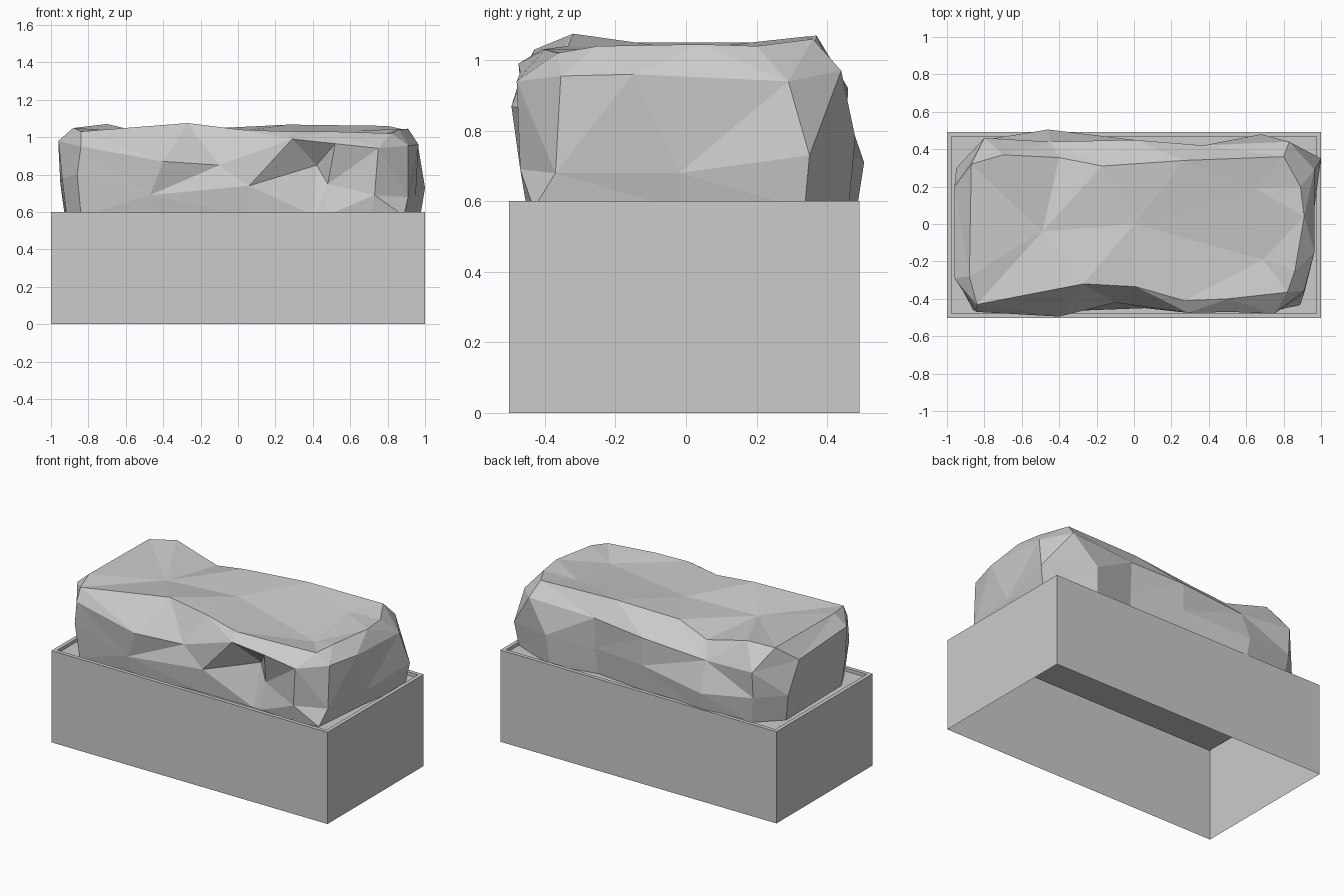
import bpy, bmesh
from mathutils import Vector
from mathutils.geometry import delaunay_2d_cdt

if "Cube" in bpy.data.objects:
    bpy.data.objects.remove(bpy.data.objects["Cube"])


def finish(name, bm):
    bmesh.ops.recalc_face_normals(bm, faces=bm.faces)
    me = bpy.data.meshes.new(name)
    bm.to_mesh(me)
    bm.free()
    ob = bpy.data.objects.new(name, me)
    bpy.context.collection.objects.link(ob)
    return ob


# Planter box: open underneath, thin rim, soil just below the rim
def rect(bm, x, y, z):
    return [bm.verts.new((sx * x, sy * y - 0.005, z))
            for sx, sy in ((-1, -1), (1, -1), (1, 1), (-1, 1))]


bm = bmesh.new()
loops = [rect(bm, 1, 0.4975, 0), rect(bm, 1, 0.4975, 0.6),
         rect(bm, 0.975, 0.4725, 0.6), rect(bm, 0.975, 0.4725, 0.578)]
for a, b in zip(loops, loops[1:]):
    for i in range(4):
        j = (i + 1) % 4
        bm.faces.new((a[i], a[j], b[j], b[i]))
bm.faces.new(loops[-1])
finish("planter_box", bm)

# Hedge: faceted rings running counter-clockwise from the front left corner
low = [(-.86, -.46, .80), (-.47, -.47, .69), (.06, -.45, .74), (.42, -.36, .85),
       (.48, -.40, .75), (.73, -.47, .69), (.91, -.37, .68), (.95, -.02, .68),
       (1.0, .35, .73), (.68, .48, .78), (.37, .41, .75), (0, .45, .75),
       (-.46, .505, .71), (-.80, .45, .75), (-.95, .30, .75), (-.94, -.31, .78)]
high = [(-.84, -.47, .95), (-.40, -.495, .87), (-.10, -.42, .85), (.29, -.475, .99),
        (.52, -.47, .965), (.75, -.48, .94), (.91, -.355, .955), (.965, -.15, .96),
        (.965, .29, .94), (.83, .44, .97), (.37, .42, .95), (0, .45, .93),
        (-.45, .44, .90), (-.80, .46, .92), (-.96, .20, .95), (-.96, -.29, .98)]
crown = [(-.84, -.43, 1.03), (-.27, -.32, 1.075), (.01, -.335, 1.04), (.27, -.41, 1.03),
         (.50, -.40, 1.03), (.82, -.365, 1.02), (.86, -.25, 1.04), (.91, .04, 1.045),
         (.89, .20, 1.04), (.80, .36, 1.06), (.27, .34, 1.067), (-.17, .31, 1.045),
         (-.40, .355, .99), (-.70, .37, 1.07), (-.87, .32, 1.05), (-.88, -.28, 1.05)]
inner = [(-.49, -.04, 1.02), (0, 0, 1.03), (.65, .19, 1.035), (.69, -.19, .99)]
base = [(x * .975, .96 * (min(y, -.45) if y < -.35 else y), .579) for x, y, z in low]

bm = bmesh.new()
rings = [[bm.verts.new(p) for p in r] for r in (base, low, high, crown)]
n = len(low)
for a, b in zip(rings, rings[1:]):
    for i in range(n):
        j = (i + 1) % n
        bm.faces.new((a[i], a[j], b[j], b[i]))

# Uneven top surface
top = rings[-1] + [bm.verts.new(p) for p in inner]
result = delaunay_2d_cdt([Vector(v.co[:2]) for v in top],
                         [(i, (i + 1) % n) for i in range(n)], [], 1, 1e-5)
for face in result[2]:
    bm.faces.new([top[result[3][k][0]] for k in face])
bmesh.ops.triangulate(bm, faces=bm.faces, quad_method='SHORT_EDGE')
finish("hedge", bm)
